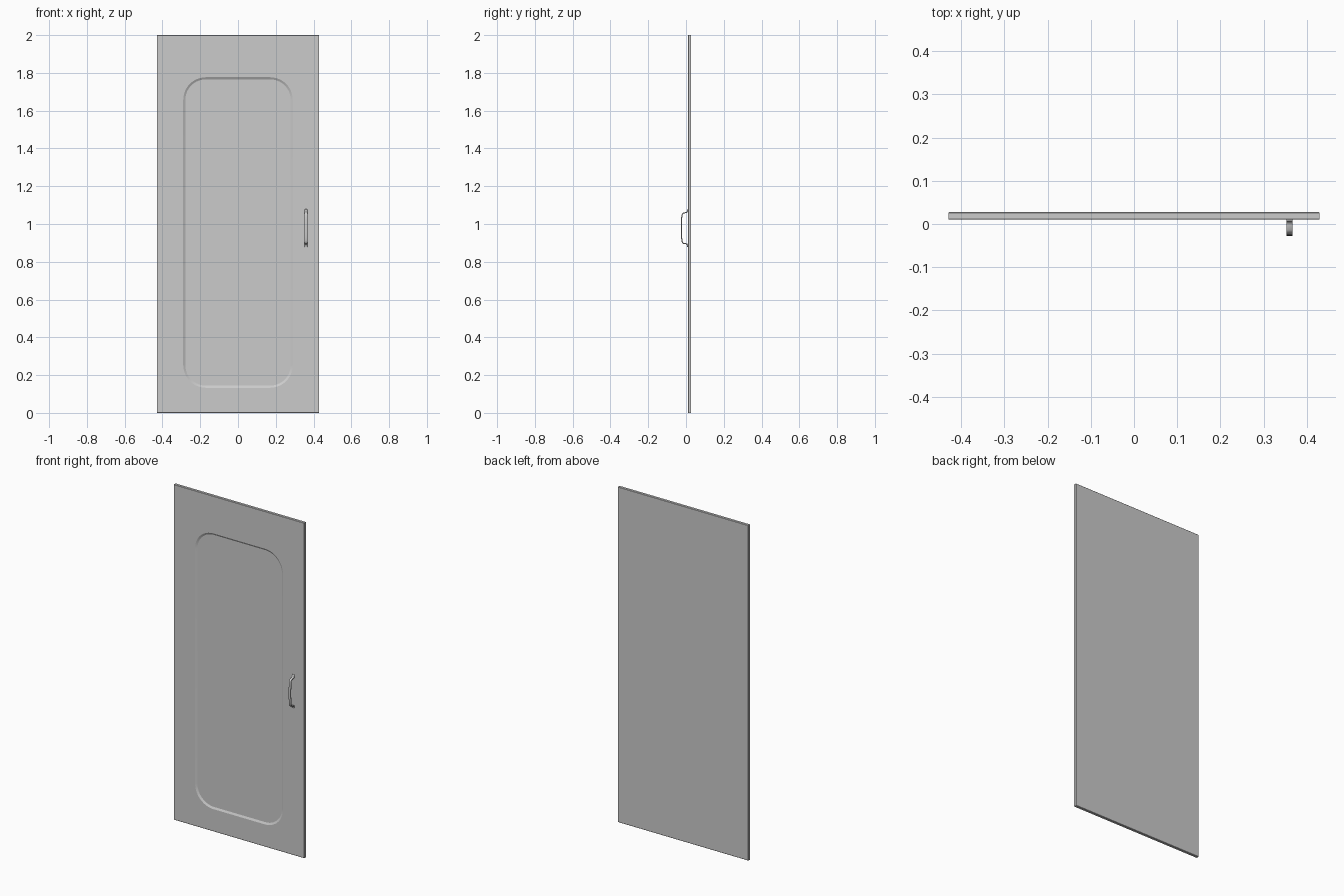
import bpy, bmesh
from math import sin, cos, pi, radians

if "Cube" in bpy.data.objects:
    bpy.data.objects.remove(bpy.data.objects["Cube"])

FRONT, BACK = 0.010, 0.0275


def finish(bm, name, angle):
    bmesh.ops.recalc_face_normals(bm, faces=bm.faces)
    mesh = bpy.data.meshes.new(name)
    bm.to_mesh(mesh)
    bm.free()
    ob = bpy.data.objects.new(name, mesh)
    bpy.context.collection.objects.link(ob)
    bpy.ops.object.select_all(action='DESELECT')
    ob.select_set(True)
    bpy.context.view_layer.objects.active = ob
    bpy.ops.object.shade_smooth_by_angle(angle=radians(angle))
    return ob


def rect(bm, inset, y):
    w = 0.43 - inset
    # corner order: top right, top left, bottom left, bottom right
    return [bm.verts.new((x, y, z)) for x, z in
            ((w, 2 - inset), (-w, 2 - inset), (-w, inset), (w, inset))]


SEG = 12


def rounded(bm, inset, y, r=0.12):
    w, zmin, zmax = 0.29 - r, 0.133 + r, 1.777 - r
    r -= inset
    centres = ((w, zmax), (-w, zmax), (-w, zmin), (w, zmin))
    return [bm.verts.new((cx + r * cos(a), y, cz + r * sin(a)))
            for k, (cx, cz) in enumerate(centres)
            for a in [(k + i / SEG) * pi / 2 for i in range(SEG + 1)]]


def bridge(bm, a, b):
    n = len(a)
    for i in range(n):
        j = (i + 1) % n
        bm.faces.new((a[i], a[j], b[j], b[i]))


# door slab with small edge chamfers and a sunken rounded panel
bm = bmesh.new()
B = 0.002
loops = [rect(bm, B, FRONT), rect(bm, 0, FRONT + B),
         rect(bm, 0, BACK - B), rect(bm, B, BACK)]
for a, b in zip(loops, loops[1:]):
    bridge(bm, a, b)
bm.faces.new(loops[-1])

rim, floor = rounded(bm, 0, FRONT), rounded(bm, 0.011, FRONT + 0.006)
bridge(bm, rim, floor)
bm.faces.new(floor)
corner = loops[0]
for k in range(4):
    s = k * (SEG + 1)
    for i in range(SEG):
        bm.faces.new((corner[k], rim[s + i], rim[s + i + 1]))
    bm.faces.new((corner[k], rim[s + SEG],
                  rim[(s + SEG + 1) % len(rim)], corner[(k + 1) % 4]))
finish(bm, "door_slab", 20)

# bow handle: centre line of a thin strip, with small feet on the door
half = [(0.0095, 1.078), (0.0085, 1.070), (0.005, 1.062), (-0.002, 1.060),
        (-0.013, 1.0585), (-0.0185, 1.054), (-0.0215, 1.045),
        (-0.0235, 1.025), (-0.0245, 1.000)]
path = half + [(-0.0247, 0.978)] + [(y, 1.956 - z) for y, z in reversed(half)]
bm = bmesh.new()
rows = [[bm.verts.new((x, y, z)) for x in (0.353, 0.367)] for y, z in path]
for a, b in zip(rows, rows[1:]):
    bm.faces.new((a[0], a[1], b[1], b[0]))
handle = finish(bm, "handle", 45)
solid = handle.modifiers.new("thickness", 'SOLIDIFY')
solid.thickness = 0.0055
solid.offset = 0
bev = handle.modifiers.new("soft_edges", 'BEVEL')
bev.width = 0.001
bev.segments = 2
bev.limit_method = 'ANGLE'
bev.angle_limit = radians(60)
